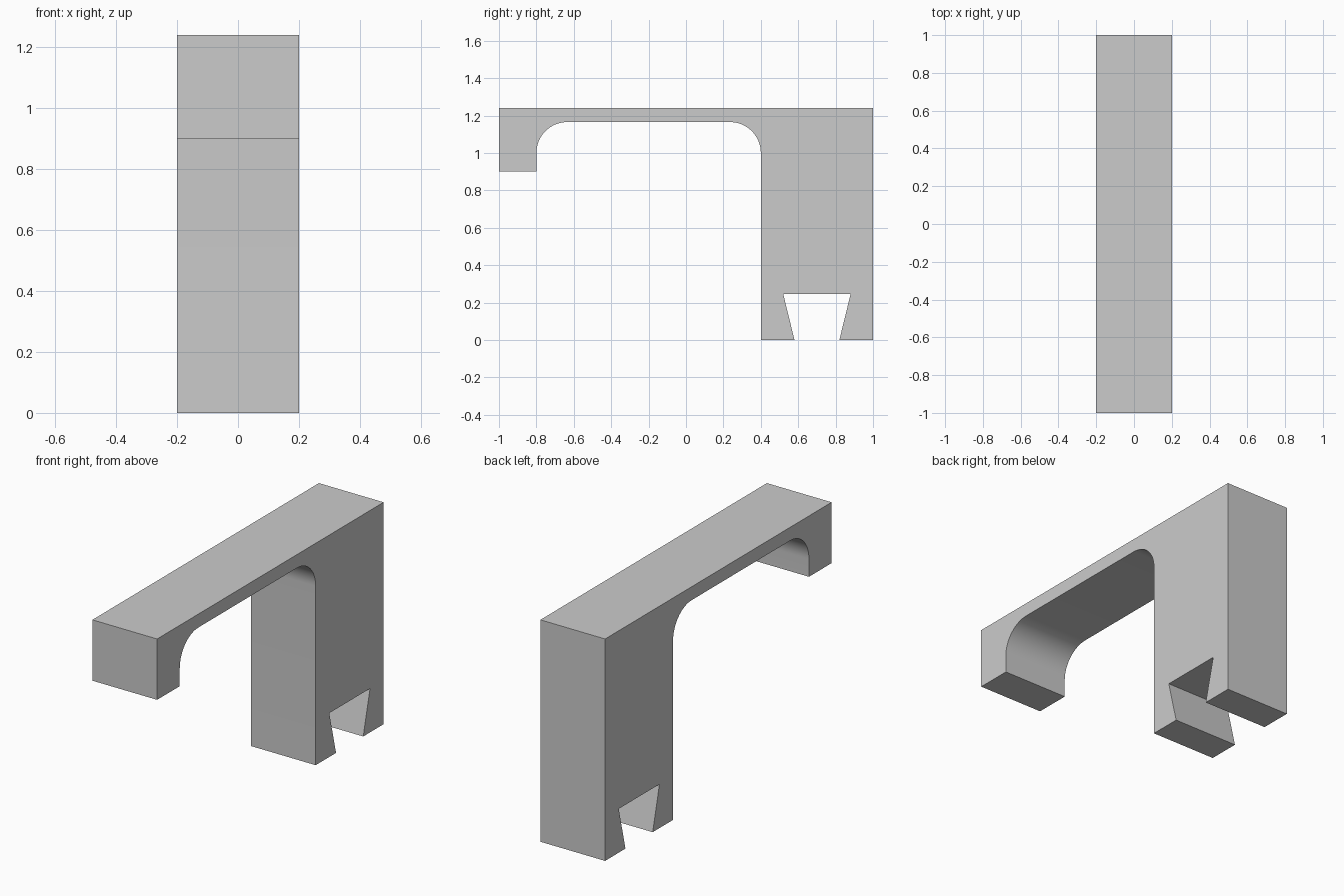
import bpy
import bmesh
from math import cos, sin, pi, radians

cube = bpy.data.objects.get("Cube")
if cube:
    bpy.data.objects.remove(cube, do_unlink=True)

HALF_WIDTH = 0.2
TOP = 1.24
RADIUS = 0.165
STEPS = 16


def arc(cy, cz, start, end):
    """Points of a rounded corner in the side profile."""
    angles = [start + (end - start) * i / STEPS for i in range(STEPS + 1)]
    return [(cy + RADIUS * cos(a), cz + RADIUS * sin(a)) for a in angles]


# Plain grey material
grey = bpy.data.materials.new("plain_grey")
grey.use_nodes = True
colour = (0.6, 0.6, 0.6, 1)
grey.diffuse_color = colour
grey.node_tree.nodes["Principled BSDF"].inputs["Base Color"].default_value = colour

# Side profile: top arm, short front lip, rounded opening, rear leg with dovetail slot
profile = [(1, TOP), (-1, TOP), (-1, 0.9), (-0.8, 0.9)]
profile += arc(-0.8 + RADIUS, 1.0, pi, pi / 2)
profile += arc(0.4 - RADIUS, 1.0, pi / 2, 0)
profile += [(0.4, 0), (0.58, 0), (0.52, 0.245), (0.88, 0.245), (0.82, 0), (1, 0)]

# Extrude the profile across the width
bm = bmesh.new()
face = bm.faces.new([bm.verts.new((-HALF_WIDTH, y, z)) for y, z in profile])
side = bmesh.ops.extrude_face_region(bm, geom=[face])
moved = [v for v in side["geom"] if isinstance(v, bmesh.types.BMVert)]
bmesh.ops.translate(bm, verts=moved, vec=(HALF_WIDTH * 2, 0, 0))
bmesh.ops.recalc_face_normals(bm, faces=bm.faces)
mesh = bpy.data.meshes.new("hook_bracket")
bm.to_mesh(mesh)
bm.free()
mesh.materials.append(grey)

bracket = bpy.data.objects.new("hook_bracket", mesh)
bpy.context.collection.objects.link(bracket)

# Smooth the rounded corners, keep the other edges sharp
bpy.ops.object.select_all(action="DESELECT")
bracket.select_set(True)
bpy.context.view_layer.objects.active = bracket
bpy.ops.object.shade_smooth_by_angle(angle=radians(30))
